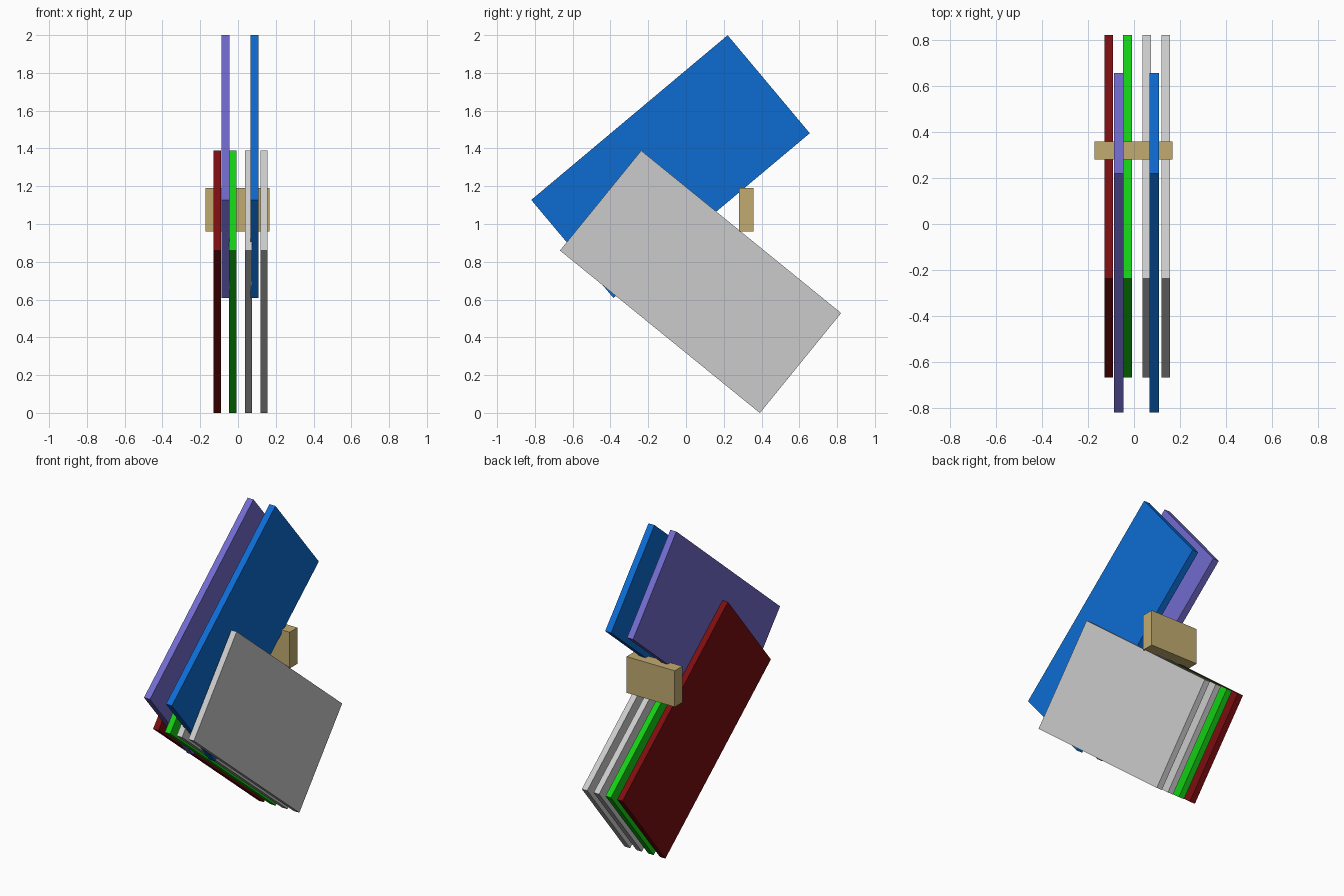
import bpy
import math

cube = bpy.data.objects.get("Cube")
if cube:
    bpy.data.objects.remove(cube, do_unlink=True)


def material(name, rgb):
    m = bpy.data.materials.new(name)
    m.use_nodes = True
    m.diffuse_color = (*rgb, 1)
    m.node_tree.nodes["Principled BSDF"].inputs["Base Color"].default_value = (*rgb, 1)
    return m


def box(name, centre, size, mat, tilt=0.0):
    """Box of the given size, tilted about the x axis."""
    bpy.ops.mesh.primitive_cube_add(size=1, location=centre)
    ob = bpy.context.object
    ob.name = name
    ob.scale = size
    bpy.ops.object.transform_apply(location=False, rotation=False, scale=True)
    ob.rotation_euler.x = tilt
    ob.data.materials.append(mat)
    return ob


dark_red = material("dark red", (0.20, 0.004, 0.005))
green = material("green", (0.007, 0.62, 0.007))
light_grey = material("light grey", (0.60, 0.60, 0.60))
purple = material("purple", (0.17, 0.147, 0.62))
blue = material("blue", (0.004, 0.15, 0.65))
tan = material("tan", (0.54, 0.41, 0.16))

# Lower panels, sloping down towards the back
lower_tilt = -math.atan2(0.86, 1.058)
for name, x, mat in (("lower_panel_red", -0.110, dark_red),
                     ("lower_panel_green", -0.028, green),
                     ("lower_panel_grey_inner", 0.055, light_grey),
                     ("lower_panel_grey_outer", 0.138, light_grey)):
    box(name, (x, 0.077, 0.694), (0.038, 1.364, 0.682), mat, lower_tilt)

# Upper panels, rising towards the back
upper_tilt = math.atan2(0.872, 1.04)
for name, x, mat in (("upper_panel_purple", -0.066, purple),
                     ("upper_panel_blue", 0.088, blue)):
    box(name, (x, -0.082, 1.304), (0.042, 1.357, 0.677), mat, upper_tilt)

# Cross block joining the panels at the back
box("cross_block", (-0.002, 0.319, 1.075), (0.338, 0.077, 0.23), tan)
